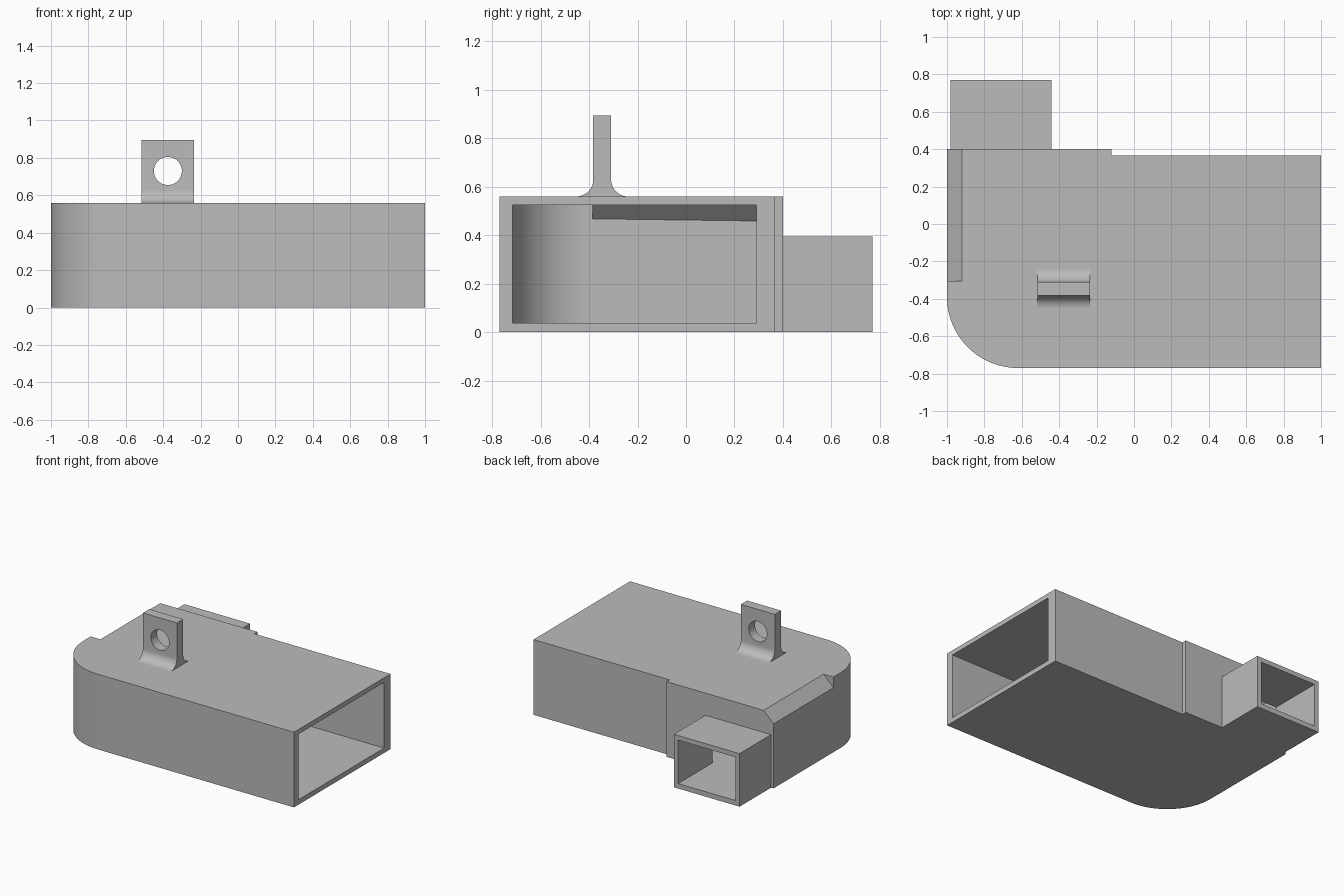
import bpy, bmesh
from math import sin, cos, pi, radians
from mathutils import Vector

cube = bpy.data.objects.get("Cube")
if cube:
    bpy.data.objects.remove(cube, do_unlink=True)

grey = bpy.data.materials.new("plain grey")
grey.use_nodes = True
grey.diffuse_color = (0.5, 0.5, 0.5, 1)
grey.node_tree.nodes["Principled BSDF"].inputs["Base Color"].default_value = (0.5, 0.5, 0.5, 1)

AXES = {"x": lambda a, b, t: (t, a, b),
        "y": lambda a, b, t: (a, t, b),
        "z": lambda a, b, t: (a, b, t)}


def prism(name, points, axis, start, end):
    """Extrude a flat profile along one axis."""
    place = AXES[axis]
    bm = bmesh.new()
    face = bm.faces.new([bm.verts.new(place(a, b, start)) for a, b in points])
    top = bmesh.ops.extrude_face_region(bm, geom=[face])["geom"]
    bmesh.ops.translate(bm, vec=Vector(place(0, 0, end - start)),
                        verts=[v for v in top if isinstance(v, bmesh.types.BMVert)])
    bmesh.ops.recalc_face_normals(bm, faces=bm.faces)
    mesh = bpy.data.meshes.new(name)
    bm.to_mesh(mesh)
    bm.free()
    mesh.materials.append(grey)
    obj = bpy.data.objects.new(name, mesh)
    bpy.context.scene.collection.objects.link(obj)
    return obj


def box(name, x0, x1, y0, y1, z0, z1):
    return prism(name, [(x0, y0), (x1, y0), (x1, y1), (x0, y1)], "z", z0, z1)


def arc(cx, cy, r, a0, a1, n=24):
    angles = [radians(a0 + (a1 - a0) * i / n) for i in range(n + 1)]
    return [(cx + r * cos(a), cy + r * sin(a)) for a in angles]


def cut(target, cutter, keep=False):
    """Subtract the cutter and bake the result into the target."""
    mod = target.modifiers.new("cut", "BOOLEAN")
    mod.operation = "DIFFERENCE"
    mod.solver = "EXACT"
    mod.object = cutter
    bpy.context.view_layer.update()
    graph = bpy.context.evaluated_depsgraph_get()
    mesh = bpy.data.meshes.new_from_object(target.evaluated_get(graph))
    target.modifiers.clear()
    target.data = mesh
    if not keep:
        bpy.data.objects.remove(cutter, do_unlink=True)


def edge_wedge(name, offset, y0):
    """Triangular bar that slopes off the upper side edge: keeps z - x < offset."""
    low, high = -1.1, -0.7
    return prism(name, [(low, offset + low), (high, offset + high), (low, offset + high)],
                 "y", y0, 0.6)


# Main duct: rounded front corner, stepped back wall
R = 0.38
CORNER = (-1 + R, -0.77 + R)
body = prism("duct_body", arc(*CORNER, R, 180, 270) +
             [(1, -0.77), (1, 0.365), (-0.12, 0.365), (-0.12, 0.40), (-1, 0.40)],
             "z", 0, 0.56)
cut(body, edge_wedge("outer_slope", 1.48, -0.305))

# Hollow interior, open at the right end
cavity = prism("cavity", arc(*CORNER, R - 0.045, 180, 270) +
               [(1.1, -0.725 + 0.01), (1.1, 0.29), (-0.16, 0.29), (-0.16, 0.365), (-0.965, 0.365)],
               "z", 0.037, 0.525)
cut(cavity, edge_wedge("inner_slope", 1.423, -0.385))
cut(body, cavity)

# Square outlet pipe at the back, opening into the duct
pipe = box("outlet_pipe", -0.98, -0.44, 0.40, 0.77, 0, 0.395)
bore = box("bore", -0.945, -0.475, 0.33, 0.85, 0.037, 0.36)
cut(body, bore, keep=True)
cut(pipe, bore)

# Mounting lug with filleted foot and a round hole
F = 0.07
Y0, Y1, TOP = -0.383, -0.309, 0.56
lug = prism("mounting_lug",
            arc(Y0 - F, TOP + F, F, 270, 360, 12) + [(Y0, 0.895), (Y1, 0.895)] +
            arc(Y1 + F, TOP + F, F, 180, 270, 12),
            "x", -0.515, -0.235)
cut(lug, prism("lug_hole", arc(-0.375, 0.73, 0.075, 0, 360, 40)[:-1], "y", -0.6, -0.1))

# Smooth the curved faces, keep edges crisp
bpy.ops.object.select_all(action="DESELECT")
for obj in (body, pipe, lug):
    obj.select_set(True)
bpy.context.view_layer.objects.active = body
bpy.ops.object.shade_smooth_by_angle(angle=radians(25))
